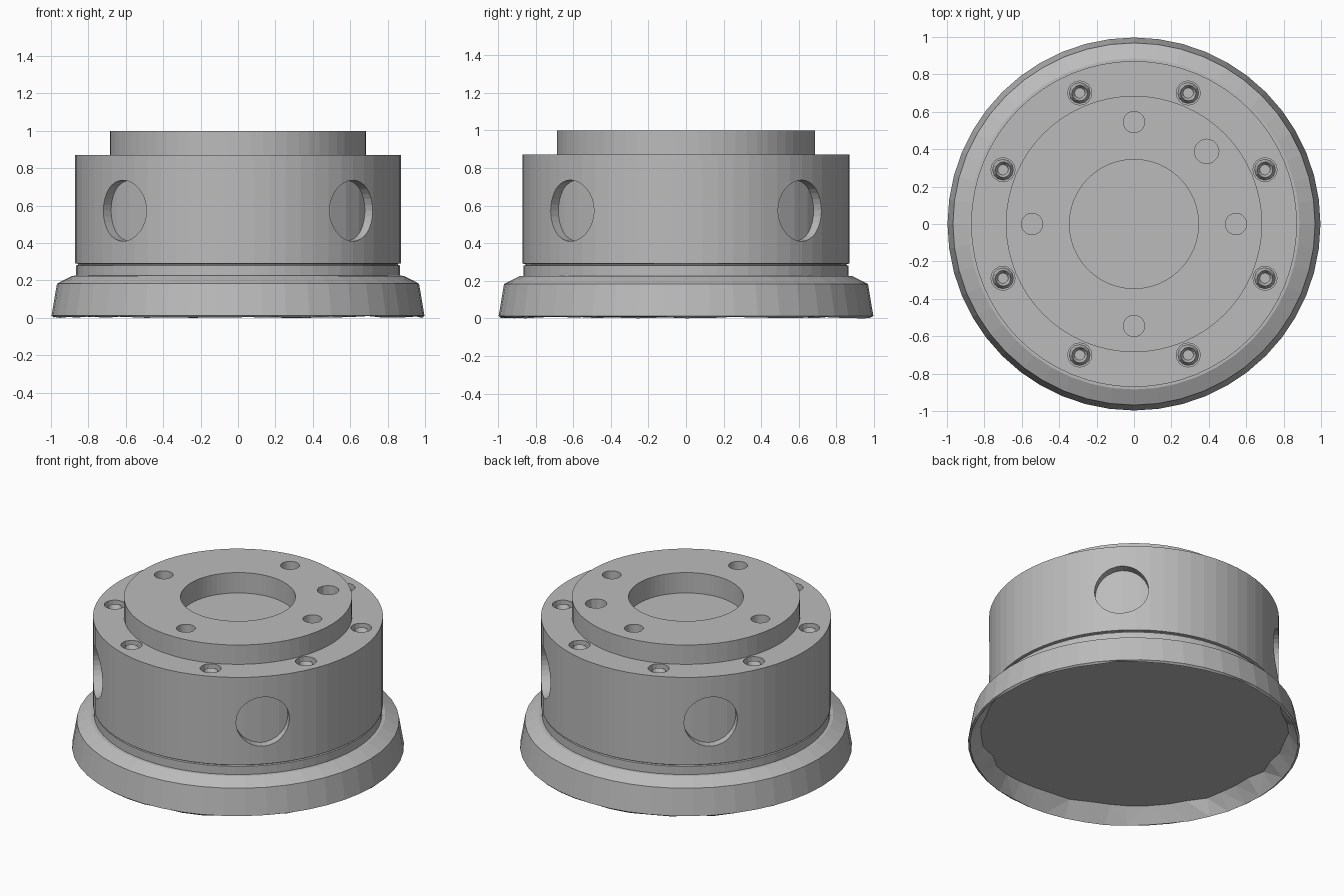
import bpy, bmesh, math, random
from mathutils import Matrix, Vector

if "Cube" in bpy.data.objects:
    bpy.data.objects.remove(bpy.data.objects["Cube"])

random.seed(4)
steel = bpy.data.materials.new("machined grey")
steel.diffuse_color = (0.5, 0.5, 0.5, 1)
steel.use_nodes = True
steel.node_tree.nodes["Principled BSDF"].inputs["Base Color"].default_value = steel.diffuse_color


def finish(name, bm):
    bmesh.ops.recalc_face_normals(bm, faces=bm.faces)
    mesh = bpy.data.meshes.new(name)
    bm.to_mesh(mesh)
    bm.free()
    mesh.materials.append(steel)
    ob = bpy.data.objects.new(name, mesh)
    bpy.context.collection.objects.link(ob)
    return ob


def lathe(name, profile, sides):
    """Closed solid of revolution from (radius, z) points, ends capped."""
    bm = bmesh.new()
    rings = []
    for r, z in profile:
        rings.append([bm.verts.new((r * math.cos(2 * math.pi * i / sides),
                                    r * math.sin(2 * math.pi * i / sides), z))
                      for i in range(sides)])
    for a, b in zip(rings, rings[1:]):
        for i in range(sides):
            j = (i + 1) % sides
            bm.faces.new((a[i], a[j], b[j], b[i]))
    bm.faces.new(rings[0])
    bm.faces.new(rings[-1])
    return finish(name, bm)


def add_cylinder(bm, centre, r1, r2, depth, sides, rot=Matrix()):
    bmesh.ops.create_cone(bm, cap_ends=True, segments=sides, radius1=r1, radius2=r2,
                          depth=depth, matrix=Matrix.Translation(centre) @ rot)


def boolean(target, tool, operation):
    mod = target.modifiers.new(tool.name, 'BOOLEAN')
    mod.operation = operation
    mod.solver = 'EXACT'
    mod.object = tool
    tool.hide_render = True
    tool.hide_set(True)


diag = [math.radians(45 + 90 * k) for k in range(4)]
screw_spots = [(0.758 * math.cos(a), 0.758 * math.sin(a))
               for a in (math.radians(22.5 + 45 * k) for k in range(8))]

# Drum with its neck, raised cap and blind centre bore
drum = lathe("drum", [(0.865, 0.15), (0.865, 0.28), (0.855, 0.283), (0.855, 0.289),
                      (0.871, 0.292), (0.871, 0.872), (0.685, 0.872), (0.685, 1.0),
                      (0.345, 1.0), (0.345, 0.865)], 64)

# Round windows cut into the drum wall
bm = bmesh.new()
for a in diag:
    d = Vector((math.cos(a), math.sin(a), 0))
    rot = d.to_track_quat('Z', 'Y').to_matrix().to_4x4()
    add_cylinder(bm, d * 0.83 + Vector((0, 0, 0.573)), 0.163, 0.163, 0.3, 32, rot)
boolean(drum, finish("window_cutter", bm), 'DIFFERENCE')

# Inner core that shows as the curved floor of each window
core = lathe("core", [(0.815, 0.36), (0.815, 0.79)], 48)
boolean(drum, core, 'UNION')

# Cap holes and screw recesses
bm = bmesh.new()
for x, y in ((0.545, 0), (-0.545, 0), (0, 0.545), (0, -0.545)):
    add_cylinder(bm, (x, y, 0.97), 0.057, 0.057, 0.2, 24)
add_cylinder(bm, (0.388, 0.388, 0.97), 0.066, 0.066, 0.24, 12)
for x, y in screw_spots:
    add_cylinder(bm, (x, y, 0.87), 0.064, 0.064, 0.1, 16)
boolean(drum, finish("hole_cutter", bm), 'DIFFERENCE')

# Screw heads sunk in the recesses, each with a hexagonal socket
bm = bmesh.new()
for x, y in screw_spots:
    add_cylinder(bm, (x, y, 0.835), 0.058, 0.042, 0.04, 12)
    top = [f for f in bm.faces if f.normal.z > 0.9 and
           (f.calc_center_median() - Vector((x, y, 0.855))).length < 0.01]
    bmesh.ops.inset_region(bm, faces=top, thickness=0.014)
    bmesh.ops.translate(bm, verts=list({v for f in top for v in f.verts}), vec=(0, 0, -0.025))
finish("screw_heads", bm)

# Base flange: tapered rim, sloping shoulder, hollow underside
flange = lathe("base_flange", [(0.92, 0.1), (0.985, 0.0), (0.997, 0.012), (0.968, 0.183),
                               (0.885, 0.225), (0.84, 0.227)], 48)
# Rough chipped facets on the inside of the rim
for v in flange.data.vertices[:48]:
    v.co.x *= 1 + random.uniform(-0.03, 0.015)
    v.co.y *= 1 + random.uniform(-0.03, 0.015)
for v in flange.data.vertices[48:96]:
    v.co.z += random.uniform(0, 0.01)
bm = bmesh.new()
bm.from_mesh(flange.data)
bmesh.ops.triangulate(bm, faces=[f for f in bm.faces if len(f.verts) == 4 and
                                 f.calc_center_median().z < 0.06])
bm.to_mesh(flange.data)
bm.free()
